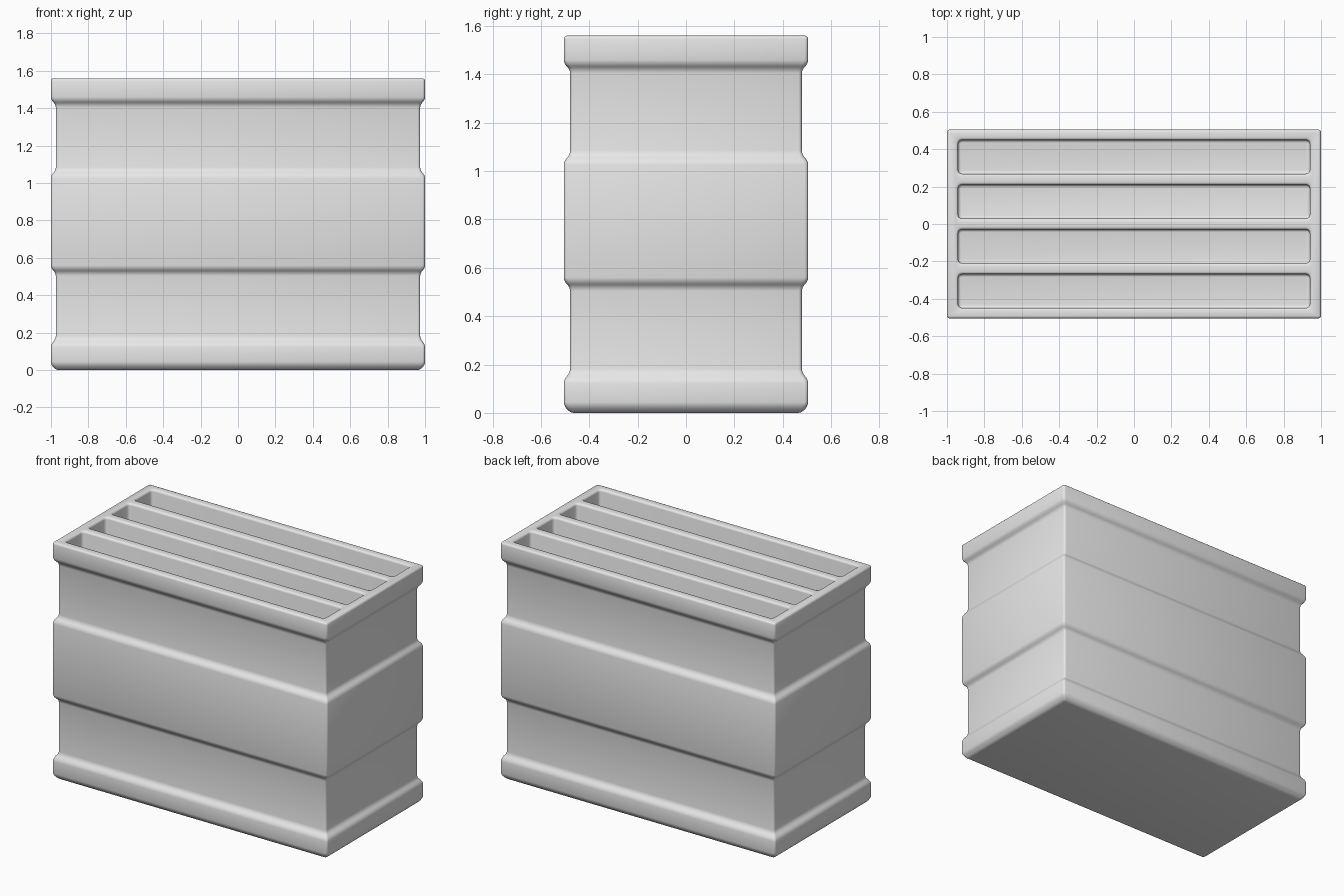
import bpy, bmesh
from math import radians

if "Cube" in bpy.data.objects:
    bpy.data.objects.remove(bpy.data.objects["Cube"], do_unlink=True)

HEIGHT, HALF_X, HALF_Y = 1.56, 1.0, 0.505
SLOT_DEPTH, SLOT_PITCH = 1.4, 0.239

grey = bpy.data.materials.new("plain_grey")
grey.use_nodes = True
colour = (0.8, 0.8, 0.8, 1)
grey.diffuse_color = colour
grey.node_tree.nodes["Principled BSDF"].inputs["Base Color"].default_value = colour


def make_object(name, bm):
    bmesh.ops.recalc_face_normals(bm, faces=bm.faces)
    mesh = bpy.data.meshes.new(name)
    bm.to_mesh(mesh)
    bm.free()
    obj = bpy.data.objects.new(name, mesh)
    bpy.context.collection.objects.link(obj)
    mesh.materials.append(grey)
    return obj


def add_ring(bm, z, inset):
    x, y = HALF_X - inset, HALF_Y - inset
    return [bm.verts.new((sx * x, sy * y, z))
            for sx, sy in ((-1, -1), (1, -1), (1, 1), (-1, 1))]


# Casing: rectangular rings following the banded side profile (height, inset)
profile = [(0, 0.027), (0.03, 0), (0.137, 0), (0.168, 0.026),
           (0.518, 0.026), (0.545, 0), (1.04, 0), (1.07, 0.026),
           (1.418, 0.026), (1.445, 0), (HEIGHT, 0)]
bm = bmesh.new()
rings = [add_ring(bm, z, inset) for z, inset in profile]
for low, high in zip(rings, rings[1:]):
    for i in range(4):
        j = (i + 1) % 4
        bm.faces.new((low[i], low[j], high[j], high[i]))
bm.faces.new(rings[0])
bm.faces.new(rings[-1])
casing = make_object("slotted_casing", bm)

# Four long slots cut down from the top
bm = bmesh.new()
for row in (-1.5, -0.5, 0.5, 1.5):
    cube = bmesh.ops.create_cube(bm, size=1)["verts"]
    bmesh.ops.scale(bm, verts=cube, vec=(1.88, 0.18, SLOT_DEPTH * 2))
    bmesh.ops.translate(bm, verts=cube, vec=(0, row * SLOT_PITCH, HEIGHT))
corners = [e for e in bm.edges
           if abs(e.verts[0].co.z - e.verts[1].co.z) > SLOT_DEPTH]
bmesh.ops.bevel(bm, geom=corners, offset=0.02, segments=4,
                profile=0.5, affect="EDGES")
cutter = make_object("slot_cutter", bm)
cutter.hide_render = True

cut = casing.modifiers.new("slots", "BOOLEAN")
cut.operation, cut.object, cut.solver = "DIFFERENCE", cutter, "EXACT"

# Soft rounded edges on the rims and bands
soft = casing.modifiers.new("soft_edges", "BEVEL")
soft.width, soft.segments = 0.014, 3
soft.limit_method, soft.angle_limit = "ANGLE", radians(30)

bpy.ops.object.select_all(action="DESELECT")
casing.select_set(True)
bpy.context.view_layer.objects.active = casing
for name in ("slots", "soft_edges"):
    bpy.ops.object.modifier_apply(modifier=name)
bpy.data.objects.remove(cutter, do_unlink=True)
bpy.ops.object.shade_smooth_by_angle(angle=radians(40))
